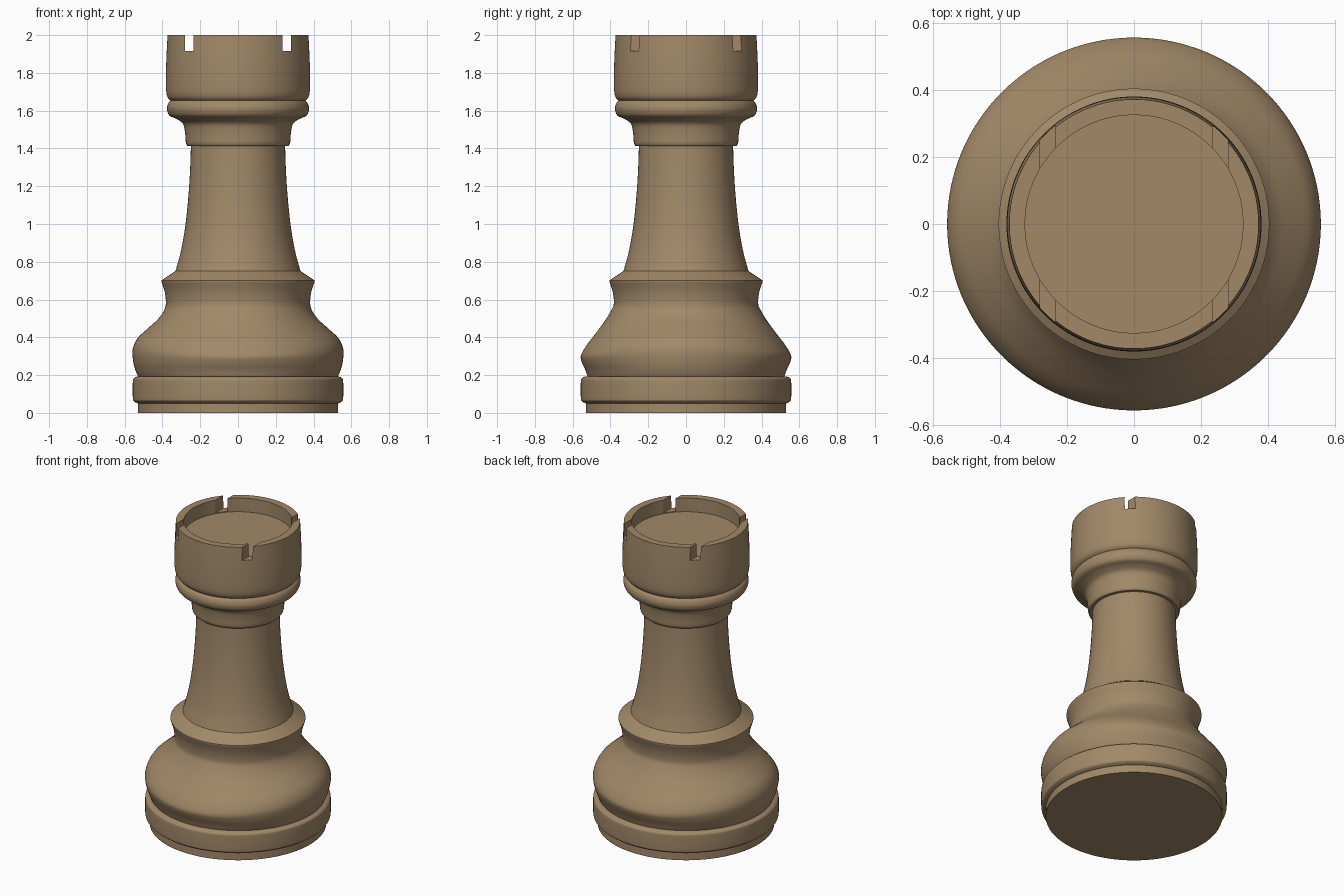
import bpy, bmesh
from math import sin, cos, pi

if "Cube" in bpy.data.objects:
    bpy.data.objects.remove(bpy.data.objects["Cube"])

SEG = 128


def spline(pts, n=5):
    """Catmull-Rom smoothing of one run of (radius, z) points."""
    out = []
    for i in range(len(pts) - 1):
        a, b = pts[max(i - 1, 0)], pts[i]
        c, d = pts[i + 1], pts[min(i + 2, len(pts) - 1)]
        for k in range(n):
            t = k / n
            out.append(tuple(0.5 * (2 * q + (r - p) * t + (2 * p - 5 * q + 4 * r - s) * t * t
                                    + (3 * q - p - 3 * r + s) * t ** 3)
                             for p, q, r, s in zip(a, b, c, d)))
    return out + [pts[-1]]


def lathe(name, front, side=None):
    """Closed turned solid; the profile may differ between x and y directions."""
    side = side or front
    bm = bmesh.new()
    rings = []
    for (rf, zf), (rs, zs) in zip(front, side):
        ring = []
        for i in range(SEG):
            a = 2 * pi * i / SEG
            w = cos(a) ** 2
            r, z = rf * w + rs * (1 - w), zf * w + zs * (1 - w)
            ring.append(bm.verts.new((r * cos(a), r * sin(a), z)))
        rings.append(ring)
    for lo, hi in zip(rings, rings[1:]):
        for i in range(SEG):
            j = (i + 1) % SEG
            bm.faces.new((lo[i], lo[j], hi[j], hi[i]))
    bm.faces.new(rings[0][::-1])
    bm.faces.new(rings[-1])
    mesh = bpy.data.meshes.new(name)
    bm.to_mesh(mesh)
    bm.free()
    ob = bpy.data.objects.new(name, mesh)
    bpy.context.collection.objects.link(ob)
    ob.data.materials.append(wood)
    return ob


def smooth(ob):
    bpy.ops.object.select_all(action='DESELECT')
    ob.select_set(True)
    bpy.context.view_layer.objects.active = ob
    bpy.ops.object.shade_smooth_by_angle(angle=0.55)


wood = bpy.data.materials.new("wood")
wood.diffuse_color = (0.36, 0.25, 0.14, 1)
wood.use_nodes = True
wood.node_tree.nodes["Principled BSDF"].inputs["Base Color"].default_value = wood.diffuse_color

# Foot disc and rounded ring
foot = lathe("foot", [(0.53, 0), (0.53, 0.055)])
ring = lathe("base_ring", [(0.53, 0.05)] + spline(
    [(0.535, 0.052), (0.552, 0.062), (0.557, 0.08), (0.557, 0.165), (0.552, 0.183), (0.535, 0.193)]) + [(0.52, 0.193)])

# Bulging body: rounder seen from the front, straighter seen from the side
waist = [(0.382, 0.58), (0.388, 0.64), (0.405, 0.695)]
body_front = spline([(0.527, 0.19), (0.543, 0.225), (0.556, 0.28), (0.557, 0.34), (0.532, 0.395),
                     (0.48, 0.445), (0.425, 0.495), (0.393, 0.54)] + waist)
body_side = spline([(0.52, 0.19), (0.532, 0.225), (0.552, 0.27), (0.556, 0.305), (0.525, 0.36),
                    (0.475, 0.425), (0.43, 0.487), (0.395, 0.545)] + waist)
shoulder = [(0.405, 0.702), (0.33, 0.752)]
body = lathe("body", body_front + shoulder, body_side + shoulder)

# Tapered column
column = lathe("column", spline([(0.333, 0.745), (0.305, 0.845), (0.282, 0.97), (0.265, 1.12),
                                 (0.254, 1.28), (0.249, 1.43)]))

# Turret: flared collar, bead, battlement wall and sunken floor
collar = spline([(0.268, 1.413), (0.276, 1.43), (0.28, 1.48), (0.291, 1.53), (0.325, 1.556), (0.362, 1.573),
                 (0.376, 1.605), (0.371, 1.635), (0.357, 1.653)])
wall = spline([(0.357, 1.653), (0.374, 1.673), (0.381, 1.72), (0.38, 1.85), (0.373, 2.0)])
turret = lathe("turret", [(0.25, 1.413)] + collar + wall[1:] + [(0.326, 2.0), (0.326, 1.91)])

# Four narrow slots, cut straight through from front to back
for s in (-1, 1):
    bpy.ops.mesh.primitive_cube_add(size=1, location=(0.2585 * s, 0, 2.015))
    cutter = bpy.context.object
    cutter.name = "slot_cutter"
    cutter.scale = (0.046, 1, 0.2)
    cutter.hide_render = True
    cutter.display_type = 'WIRE'
    mod = turret.modifiers.new("slot", 'BOOLEAN')
    mod.operation = 'DIFFERENCE'
    mod.solver = 'EXACT'
    mod.object = cutter
    bpy.ops.object.select_all(action='DESELECT')
    bpy.context.view_layer.objects.active = turret
    turret.select_set(True)
    bpy.ops.object.modifier_apply(modifier=mod.name)
    bpy.data.objects.remove(cutter)

for part in (foot, ring, body, column, turret):
    smooth(part)
